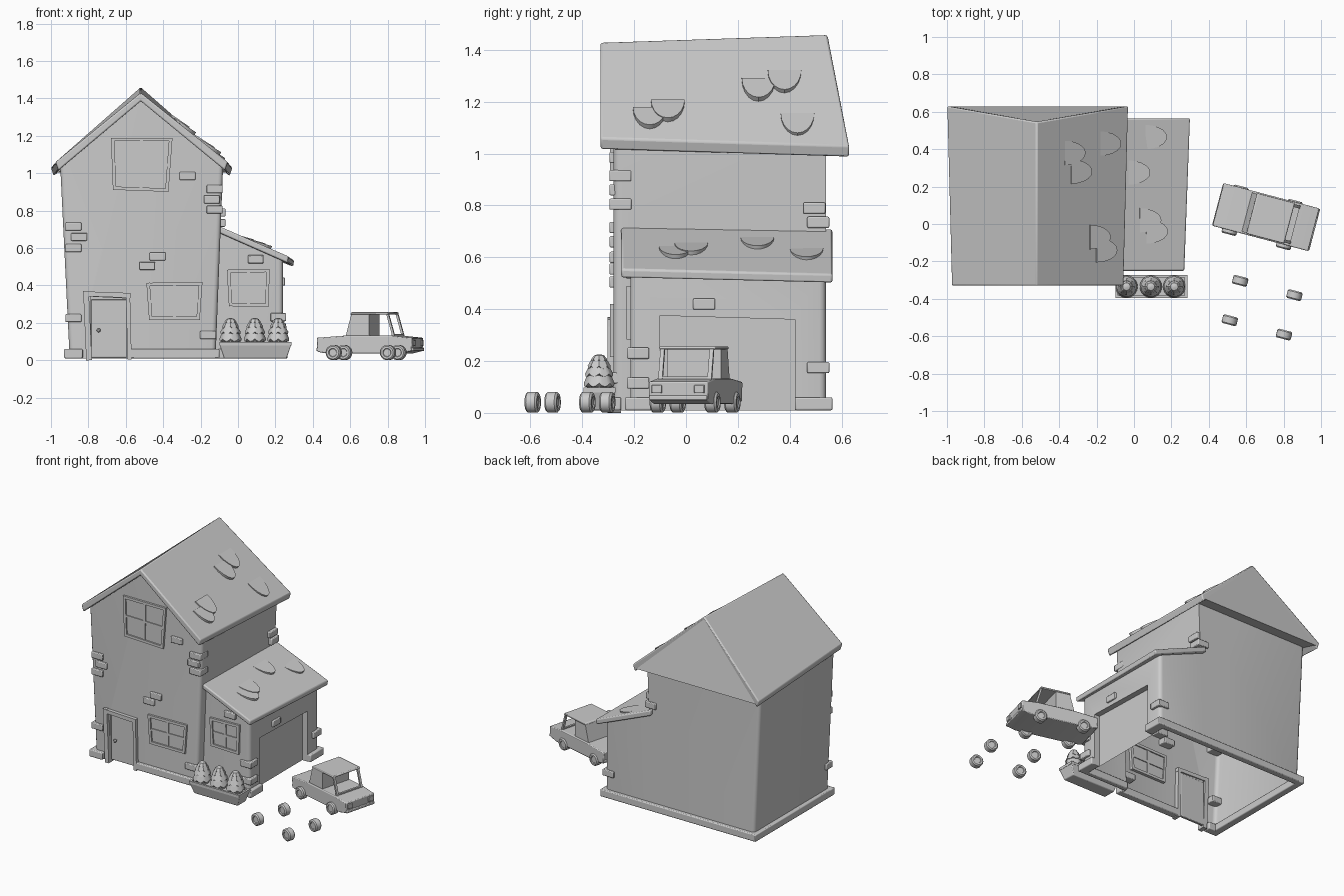
import bpy, bmesh
from math import sin, cos, pi, radians
from mathutils import Matrix, Vector

if "Cube" in bpy.data.objects:
    bpy.data.objects.remove(bpy.data.objects["Cube"])

I = Matrix.Identity(4)


def finish(name, bm, M=I, bevel=0):
    bmesh.ops.recalc_face_normals(bm, faces=bm.faces)
    bm.transform(M)
    me = bpy.data.meshes.new(name)
    bm.to_mesh(me)
    bm.free()
    ob = bpy.data.objects.new(name, me)
    bpy.context.collection.objects.link(ob)
    if bevel:
        b = ob.modifiers.new("bevel", 'BEVEL')
        b.width, b.segments = bevel, 2
    smooth(ob)
    return ob


def smooth(ob):
    bpy.ops.object.select_all(action='DESELECT')
    ob.select_set(True)
    bpy.context.view_layer.objects.active = ob
    bpy.ops.object.shade_smooth_by_angle(angle=radians(35))


def loft(name, a, b, M=I, bevel=0, corner=None):
    """Closed solid between two rings of points; corner(v) picks uprights to round."""
    bm = bmesh.new()
    A = [bm.verts.new(p) for p in a]
    B = [bm.verts.new(p) for p in b]
    n = len(A)
    for i in range(n):
        j = (i + 1) % n
        bm.faces.new((A[i], A[j], B[j], B[i]))
    bm.faces.new(A[::-1])
    bm.faces.new(B)
    if corner:
        up = [e for e in bm.edges if abs(e.verts[0].co.z - e.verts[1].co.z) > .35
              and abs(e.verts[0].co.x - e.verts[1].co.x) < .1 and all(corner(v.co) for v in e.verts)]
        bmesh.ops.bevel(bm, geom=up, offset=.025, segments=3, profile=.5, affect='EDGES')
    return finish(name, bm, M, bevel)


def slab(name, pts, y0, y1, M=I, bevel=0, corner=None):
    """Extrude an x-z outline along y."""
    return loft(name, [(x, y0, z) for x, z in pts], [(x, y1, z) for x, z in pts], M, bevel, corner)


def box(name, c, s, M=I, bevel=0):
    x, y, z = c
    a, h = s[0] / 2, s[2] / 2
    return slab(name, [(x-a, z-h), (x+a, z-h), (x+a, z+h), (x-a, z+h)], y - s[1]/2, y + s[1]/2, M, bevel)


def bar(name, p, q, w, y0, y1, M=I):
    p, q = Vector(p), Vector(q)
    d = (q - p).normalized() * w / 2
    n = Vector((-d.y, d.x))
    return slab(name, [p-d-n, q+d-n, q+d+n, p-d+n], y0, y1, M)


def lathe(name, prof, n, M=I):
    """Spin (radius, height, scallop depth) rows around z."""
    bm = bmesh.new()
    rows = []
    for r, z, s in prof:
        rows.append([bm.verts.new((r*cos(2*pi*i/n), r*sin(2*pi*i/n), z - s*abs(sin(8*pi*i/n))))
                     for i in range(n)])
    for a, b in zip(rows, rows[1:]):
        for i in range(n):
            bm.faces.new((a[i], a[(i+1) % n], b[(i+1) % n], b[i]))
    bm.faces.new(rows[0])
    bm.faces.new(rows[-1])
    return finish(name, bm, M)


def boolean(ob, other, op):
    m = ob.modifiers.new("bool", 'BOOLEAN')
    m.object, m.operation, m.solver = other, op, 'EXACT'
    bpy.context.view_layer.objects.active = ob
    bpy.ops.object.modifier_apply(modifier=m.name)
    bpy.data.objects.remove(other)


# House walls: main block joined with the lean-to garage
walls = slab("walls", [(-.9, .01), (-.12, .01), (-.08, 1.03), (-.52, 1.4), (-.95, 1.03)], -.28, .54,
             corner=lambda v: v.x < -.5 or v.y < 0)
garage = slab("garage", [(-.3, .01), (.24, .01), (.24, .54), (-.3, .77)], -.215, .54,
              corner=lambda v: v.x > 0)
boolean(walls, garage, 'UNION')
# Recesses for the garage door and front door
g = [(-.1, -.05), (.42, -.05), (.42, .36), (-.1, .375)]
boolean(walls, loft("garage_cut", [(.2, y, z) for y, z in g], [(.4, y, z) for y, z in g]), 'DIFFERENCE')
boolean(walls, slab("door_cut", [(-.79, -.05), (-.59, -.05), (-.59, .33), (-.785, .34)], -.4, -.255), 'DIFFERENCE')
# Open underside
bm = bmesh.new()
bm.from_mesh(walls.data)
bmesh.ops.delete(bm, geom=[f for f in bm.faces if all(v.co.z < .02 for v in f.verts)], context='FACES')
bm.to_mesh(walls.data)
bm.free()
smooth(walls)

# Main roof, with sloping closed back gable
def chevron(xl, xr, ze, zr, ye, yr, t=.045):
    return [(xl, ye, ze), (-.52, yr, zr), (xr, ye, ze), (xr - .015, ye, ze - t),
            (-.52, yr, zr - t), (xl + .015, ye, ze - t)]
loft("main_roof", chevron(-.975, -.055, 1.06, 1.43, -.33, -.33), chevron(-1, -.03, 1.03, 1.46, .63, .545), bevel=.008)
loft("roof_back_gable", [(-.98, .627, 1.005), (-.05, .627, 1.005), (-.52, .544, 1.45)],
     [(-.95, .53, 1.02), (-.08, .53, 1.02), (-.52, .53, 1.4)])
# Garage roof
loft("garage_roof", [(-.12, -.25, .725), (.27, -.25, .555), (.265, -.25, .52), (-.12, -.25, .69)],
     [(-.12, .565, .71), (.3, .565, .535), (.295, .565, .5), (-.12, .565, .67)], bevel=.008)

# Raised rounded shingles
def shingle(x, y, zf, dx):
    p, q = Vector((x, y, zf(x, y))), Vector((x + dx, y, zf(x + dx, y)))
    d = q - p
    n = Vector((-d.z, 0, d.x)).normalized()
    arc = [(cos(pi*i/10), sin(pi*i/10)) for i in range(11)]
    low = [p + Vector((0, .065*c, 0)) + d*s - n*.012 for c, s in arc]
    top = [p + Vector((0, .065*c, 0)) + d*s + n*(.003 + .015*s) for c, s in arc]
    loft("shingle", low, top)

def main_z(x, y):
    t, u = (y + .33) / .96, (x + .52) / .48
    return (1.43 + .03*t) * (1 - u) + (1.055 - .03*t) * u
def garage_z(x, y):
    return .725 - (x + .12) * .43 - .02 * (y + .25)
for x, y in [(-.37, .38), (-.335, .28), (-.18, .43), (-.235, -.07), (-.2, -.14)]:
    shingle(x, y, main_z, .1)
for x, y in [(.06, .465), (-.03, .275), (.03, .02), (.065, -.04)]:
    shingle(x, y, garage_z, .11)

# Plinth strips
for x0, x1, y0, y1 in [(-.93, -.83, -.305, -.25), (-.575, -.1, -.3, -.25), (-.93, -.88, -.305, .565),
                       (-.93, .26, .52, .565), (.2, .265, .42, .565), (.2, .265, -.235, -.1),
                       (-.12, .26, -.235, -.2)]:
    box("plinth", ((x0+x1)/2, (y0+y1)/2, .035), (x1-x0, y1-y0, .05), bevel=.006)

# Bricks on the front, corners and right side
bricks = [(-.88, -.26, z) for z in (.715, .6, .225)] + [
    (-.85, -.26, .66), (-.27, -.26, .985), (-.125, -.253, .915), (-.14, -.26, .86), (-.125, -.253, .805),
    (-.43, -.26, .555), (-.485, -.26, .505), (-.16, -.26, .135), (.095, -.19, .54), (.215, -.185, .23),
    (.215, -.185, .115), (-.11, .495, .79), (-.11, .51, .735), (.21, .07, .42), (.215, .51, .175)]
for b in bricks:
    box("brick", b, (.085, .085 if b[0] > -.13 else .07, .043), bevel=.005)

# Windows: crooked frame, cross bars and pane from four corners
def window(tl, tr, br, bl, y):
    c = [Vector(p) for p in (tl, tr, br, bl)]
    for i in range(4):
        bar("window_frame", c[i], c[(i+1) % 4], .018, y - .014, y + .02)
        bar("window_bar", (c[i] + c[(i+1) % 4]) / 2, sum(c, Vector((0, 0))) / 4, .016, y - .01, y + .018)
    slab("window_pane", c, y - .004, y + .012)
window((-.67, 1.18), (-.36, 1.18), (-.38, .91), (-.66, .92), -.28)
window((-.48, .405), (-.2, .41), (-.213, .225), (-.467, .225), -.28)
window((-.05, .475), (.16, .48), (.155, .293), (-.04, .298), -.215)

# Front door trim and knob
bar("door_frame", (-.797, .015), (-.812, .355), .03, -.302, -.25)
bar("door_frame", (-.58, .015), (-.588, .345), .022, -.302, -.25)
bar("door_frame", (-.812, .355), (-.588, .347), .026, -.303, -.25)
box("door", (-.69, -.26, .17), (.19, .02, .31), bevel=.004)
lathe("door_knob", [(.005, 0, 0), (.005, .01, 0), (.011, .014, 0), (.011, .02, 0), (.005, .025, 0)], 12,
      Matrix.Translation((-.745, -.268, .16)) @ Matrix.Rotation(pi/2, 4, 'X'))

# Planter with rim and layered shrubs
def rect(x0, x1, y0, y1, z):
    return [(x0, y0, z), (x1, y0, z), (x1, y1, z), (x0, y1, z)]
loft("planter", rect(-.075, .26, -.375, -.285, .01), rect(-.1, .285, -.395, -.272, .085), bevel=.005)
for y in (-.388, -.279):
    box("planter_rim", (.0925, y, .088), (.385, .014, .018))
for x in (-.093, .278):
    box("planter_rim", (x, -.3335, .088), (.014, .123, .018))
for x in (-.04, .09, .215):
    lathe("shrub", [(.04, .07, 0), (.048, .1, 0), (.059, .115, .014), (.046, .147, 0), (.044, .142, 0),
                    (.054, .152, .013), (.04, .178, 0), (.036, .172, 0), (.044, .182, .012),
                    (.032, .203, 0), (.026, .199, 0), (.031, .207, .008), (.02, .221, 0), (.005, .226, 0)],
          32, Matrix.Translation((x, -.335, 0)))

# Truck, built along its own x axis and turned
T = Matrix.Translation((.705, .037, 0)) @ Matrix.Rotation(radians(-14.8), 4, 'Z')
slab("truck_body", [(-.26, .045), (-.2, .035), (.2, .035), (.262, .05), (.264, .12), (.15, .132),
                    (-.105, .132), (-.264, .12)], -.118, .118, T, .005)
slab("cab_block", [(-.105, .13), (.025, .13), (.025, .25), (-.073, .25)], -.108, .108, T)
slab("cab_roof", [(-.08, .245), (.132, .245), (.128, .257), (-.073, .257)], -.112, .112, T, .004)
for s in (-1, 1):
    bar("windscreen_pillar", (.158, .13), (.124, .248), .012, s*.098 - .008, s*.098 + .008, T)
    box("headlamp", (.264, s*.085, .092), (.012, .04, .032), T, .003)
box("windscreen_sill", (.155, 0, .134), (.014, .21, .012), T)
box("bumper", (.262, 0, .058), (.016, .23, .018), T, .004)
box("rear_bumper", (-.26, 0, .058), (.014, .23, .018), T, .004)

# Wheels: four on the truck and four lying in front of it
tyre = [(.02, -.019, 0), (.023, -.024, 0), (.034, -.024, 0), (.041, -.017, 0), (.041, .017, 0),
        (.034, .024, 0), (.023, .024, 0), (.02, .019, 0)]
R = Matrix.Rotation(radians(-14.8), 4, 'Z')
for name, y in (("truck_wheel", .035), ("spare_wheel", -.4475)):
    for sx in (-.15, .15):
        for sy in (-.109, .109):
            lathe(name, tyre, 18, Matrix.Translation((.685, y, .041)) @ R
                  @ Matrix.Translation((sx, sy, 0)) @ Matrix.Rotation(pi/2, 4, 'X'))
